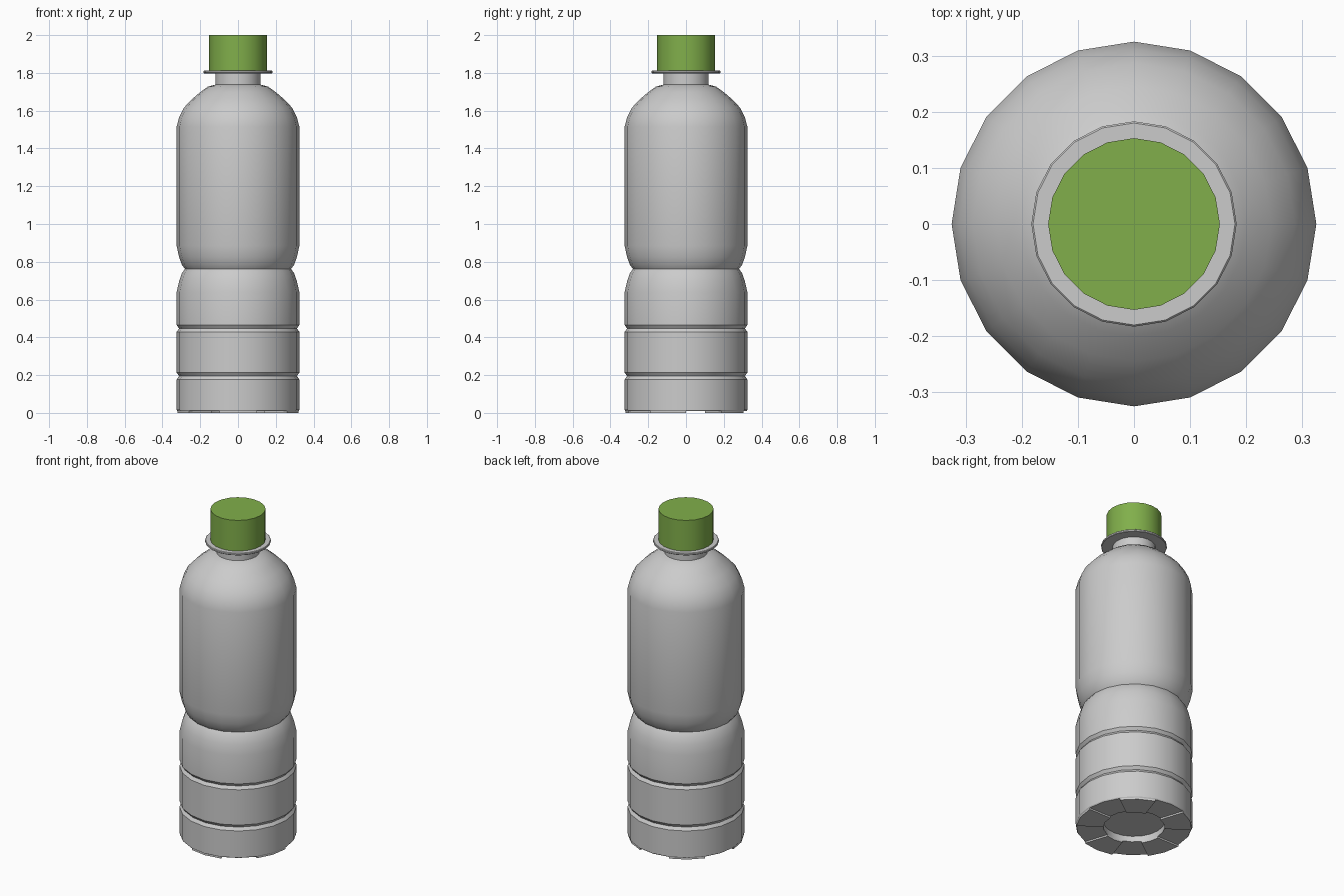
import bpy, bmesh, math

if "Cube" in bpy.data.objects:
    bpy.data.objects.remove(bpy.data.objects["Cube"])

SIDES = 20


def lathe(name, profile, color=None, feet=False):
    """Revolve (radius, z) points; both ends are closed with flat caps."""
    bm = bmesh.new()
    rings = []
    for r, z in profile:
        rings.append([bm.verts.new((r * math.cos(2 * math.pi * i / SIDES),
                                    r * math.sin(2 * math.pi * i / SIDES), z))
                      for i in range(SIDES)])
    base_faces = []
    for k, (a, b) in enumerate(zip(rings, rings[1:])):
        for i in range(SIDES):
            j = (i + 1) % SIDES
            f = bm.faces.new((a[i], a[j], b[j], b[i]))
            # every second pair of segments of the base ring becomes a foot
            if feet and k == 1 and i % 4 >= 2:
                base_faces.append(f)
    bm.faces.new(rings[0][::-1])
    bm.faces.new(rings[-1])
    if base_faces:
        out = bmesh.ops.extrude_face_region(bm, geom=base_faces)
        verts = [g for g in out["geom"] if isinstance(g, bmesh.types.BMVert)]
        bmesh.ops.translate(bm, verts=verts, vec=(0, 0, -0.01))
    bmesh.ops.recalc_face_normals(bm, faces=bm.faces)
    me = bpy.data.meshes.new(name)
    bm.to_mesh(me)
    bm.free()
    ob = bpy.data.objects.new(name, me)
    bpy.context.collection.objects.link(ob)
    if color:
        mat = bpy.data.materials.new(name + "_color")
        mat.diffuse_color = color
        mat.use_nodes = True
        mat.node_tree.nodes["Principled BSDF"].inputs["Base Color"].default_value = mat.diffuse_color
        me.materials.append(mat)
    bpy.ops.object.select_all(action='DESELECT')
    ob.select_set(True)
    bpy.context.view_layer.objects.active = ob
    bpy.ops.object.shade_smooth_by_angle(angle=math.radians(30))
    return ob


R = 0.325

# Body: recessed base, five feet, two grip grooves, waist, shoulder, neck
body = [(0.172, 0.045), (0.172, 0.01), (R - 0.004, 0.01), (R, 0.016)]
for z in (0.195, 0.447):
    body += [(R, z - 0.018), (R - 0.013, z), (R, z + 0.018)]
body += [(R, 0.64), (0.311, 0.70), (0.297, 0.74), (0.281, 0.762),
         (0.297, 0.784), (0.312, 0.825), (R, 0.885),
         (R, 1.515), (0.312, 1.565), (0.287, 1.615), (0.245, 1.66),
         (0.2, 1.698), (0.16, 1.727), (0.12, 1.738), (0.12, 1.802)]
lathe("bottle_body", body, feet=True)

# Neck support ring
lathe("neck_ring", [(0.18, 1.798), (0.183, 1.801), (0.183, 1.809), (0.18, 1.812)])

# Screw cap
lathe("screw_cap", [(0.153, 1.812), (0.153, 2.0)], (0.22, 0.43, 0.07, 1))
